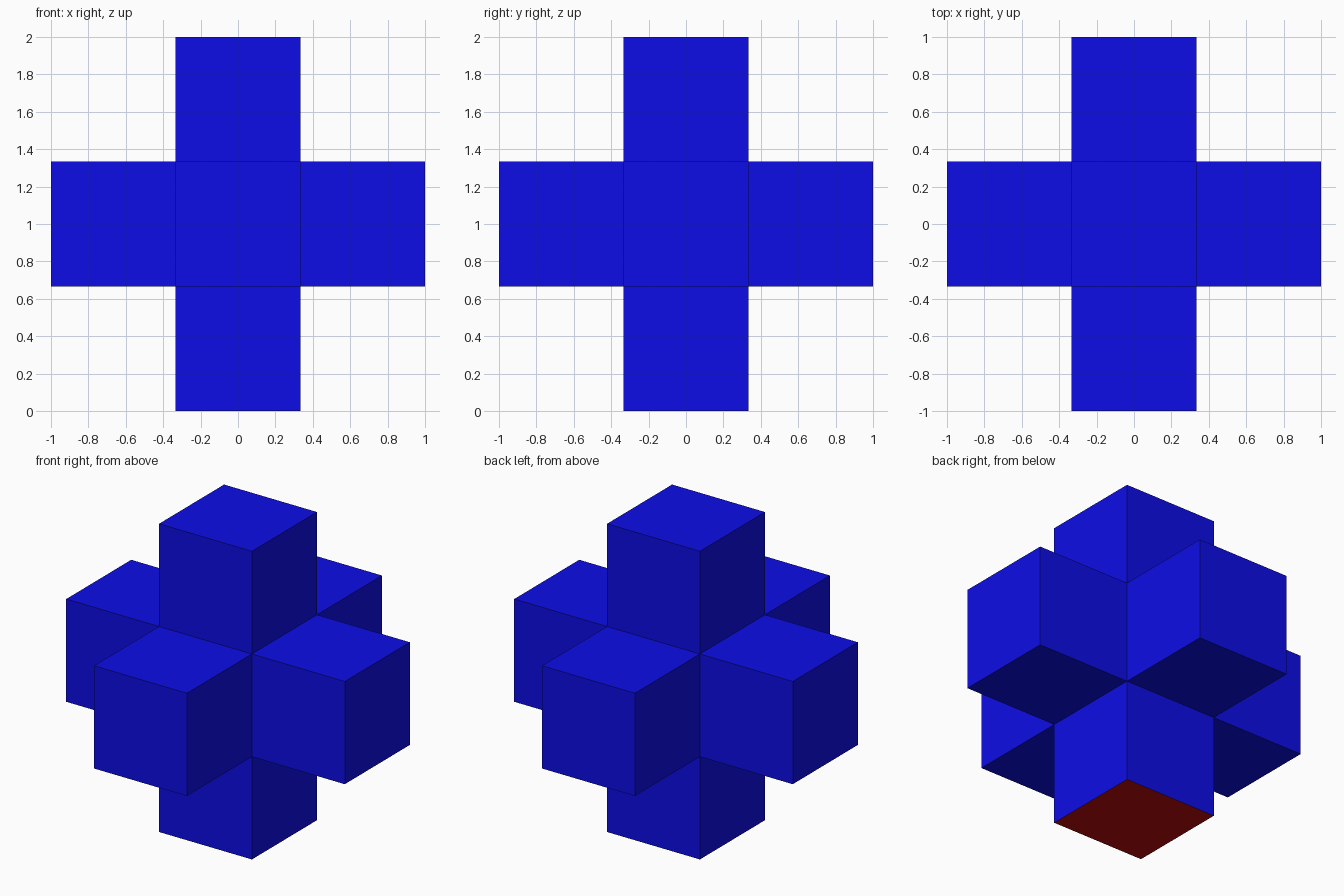
import bpy, bmesh
from mathutils import Matrix

if "Cube" in bpy.data.objects:
    bpy.data.objects.remove(bpy.data.objects["Cube"])

SIDE = 2 / 3  # edge length of each cube cell


def material(name, rgb):
    m = bpy.data.materials.new(name)
    m.diffuse_color = (*rgb, 1)
    m.use_nodes = True
    m.node_tree.nodes["Principled BSDF"].inputs["Base Color"].default_value = m.diffuse_color
    return m


# Core cube with one cube-long arm extruded from each of its six faces
bm = bmesh.new()
bmesh.ops.create_cube(bm, size=SIDE, matrix=Matrix.Translation((0, 0, 1)))
bm.normal_update()
arms = [(f, f.normal.copy()) for f in bm.faces]
for face, direction in arms:
    tip = bmesh.ops.extrude_discrete_faces(bm, faces=[face])["faces"][0]
    bmesh.ops.translate(bm, verts=tip.verts, vec=direction * SIDE)
    # Red underside of the bottom arm
    tip.material_index = 1 if direction.z < -0.5 else 0
bmesh.ops.recalc_face_normals(bm, faces=bm.faces)

mesh = bpy.data.meshes.new("cross_block")
bm.to_mesh(mesh)
bm.free()
mesh.materials.append(material("blue", (0.004, 0.004, 0.8)))
mesh.materials.append(material("red", (0.5, 0.003, 0.003)))
block = bpy.data.objects.new("cross_block", mesh)
bpy.context.collection.objects.link(block)
